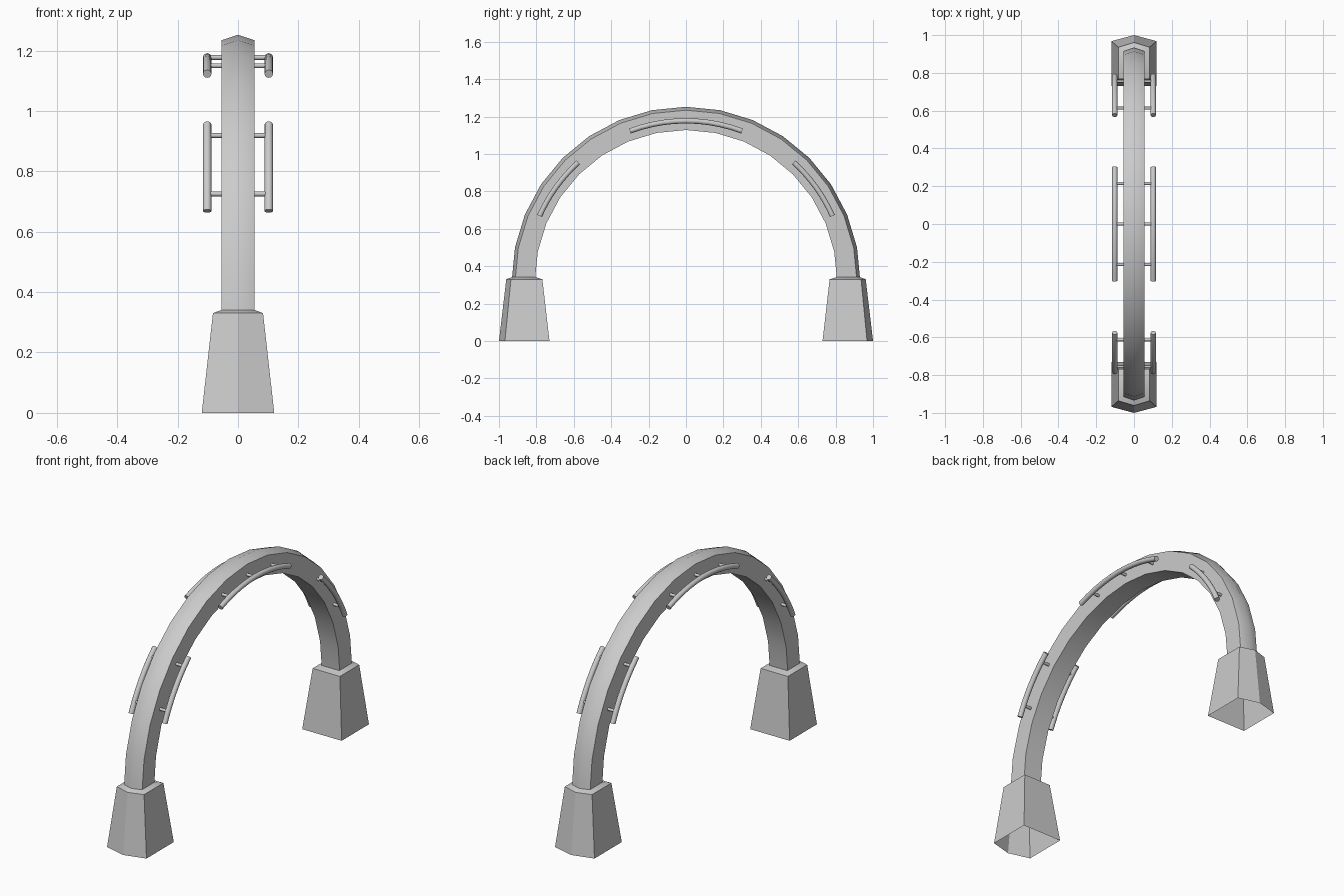
import bpy, bmesh
from math import sin, cos, pi, radians

if "Cube" in bpy.data.objects:
    bpy.data.objects.remove(bpy.data.objects["Cube"])

CZ = 0.32  # height of the arch centre


def on_arc(x, r, a):
    """Point at radius r, angle a measured from the top towards +y."""
    return (x, r * sin(a), CZ + r * cos(a))


def loft(name, sections, cap=True, mirror=(False, False), angle=40):
    """Skin a list of equal-length rings into one mesh."""
    bm = bmesh.new()
    rings = [[bm.verts.new(p) for p in s] for s in sections]
    n = len(rings[0])
    for a, b in zip(rings, rings[1:]):
        for i in range(n):
            j = (i + 1) % n
            bm.faces.new((a[i], a[j], b[j], b[i]))
    if cap:
        bm.faces.new(rings[0])
        bm.faces.new(rings[-1])
    bmesh.ops.recalc_face_normals(bm, faces=bm.faces)
    me = bpy.data.meshes.new(name)
    bm.to_mesh(me)
    bm.free()
    ob = bpy.data.objects.new(name, me)
    bpy.context.collection.objects.link(ob)
    bpy.ops.object.select_all(action='DESELECT')
    ob.select_set(True)
    bpy.context.view_layer.objects.active = ob
    bpy.ops.object.shade_smooth_by_angle(angle=radians(angle))
    if any(mirror):
        m = ob.modifiers.new("mirror", 'MIRROR')
        m.use_axis = (mirror[0], mirror[1], False)
        m.use_mirror_merge = False
    return ob


def pentagon(w, inner, shoulder, ridge):
    return [(-w, inner), (w, inner), (w, shoulder), (0, ridge), (-w, shoulder)]


# Arch: five-sided section swept over a half circle
section = pentagon(0.055, 0.808, 0.914, 0.932)
loft("arch", [[on_arc(x, r, pi * (i / 16 - 0.5)) for x, r in section]
              for i in range(17)], cap=False)

# Tapered feet, hollow underneath, with a small sloped lip up to the arch
levels = [(0, pentagon(0.12, 0.73, 0.968, 1.0)),
          (0.33, pentagon(0.083, 0.768, 0.936, 0.961)),
          (0.341, pentagon(0.055, 0.803, 0.914, 0.932))]
loft("foot", [[(x, y, z) for x, y in ring] for z, ring in levels],
     cap=False, mirror=(False, True), angle=30)

# Side rails and their short posts
RAIL_R, RAIL_X = 0.857, 0.102


def rail(name, start, end, steps, both_sides):
    rings = []
    for i in range(steps + 1):
        a = radians(start + (end - start) * i / steps)
        rings.append([on_arc(RAIL_X + 0.014 * cos(t), RAIL_R + 0.014 * sin(t), a)
                      for t in (2 * pi * k / 12 for k in range(12))])
    loft(name, rings, mirror=(True, both_sides))


def post(name, deg, both_sides):
    _, y, z = on_arc(0, RAIL_R, radians(deg))
    ts = [2 * pi * k / 10 for k in range(10)]
    loft(name, [[(x, y + 0.008 * cos(t), z + 0.008 * sin(t)) for t in ts]
                for x in (0.05, RAIL_X)], mirror=(True, both_sides))


rail("top_rail", -20.5, 20.5, 10, False)
for d in (-14.5, 0, 14.5):
    post("top_rail_post", d, False)
rail("lower_rail", 42.2, 66, 8, True)
for d in (45.7, 61.8):
    post("lower_rail_post", d, True)
